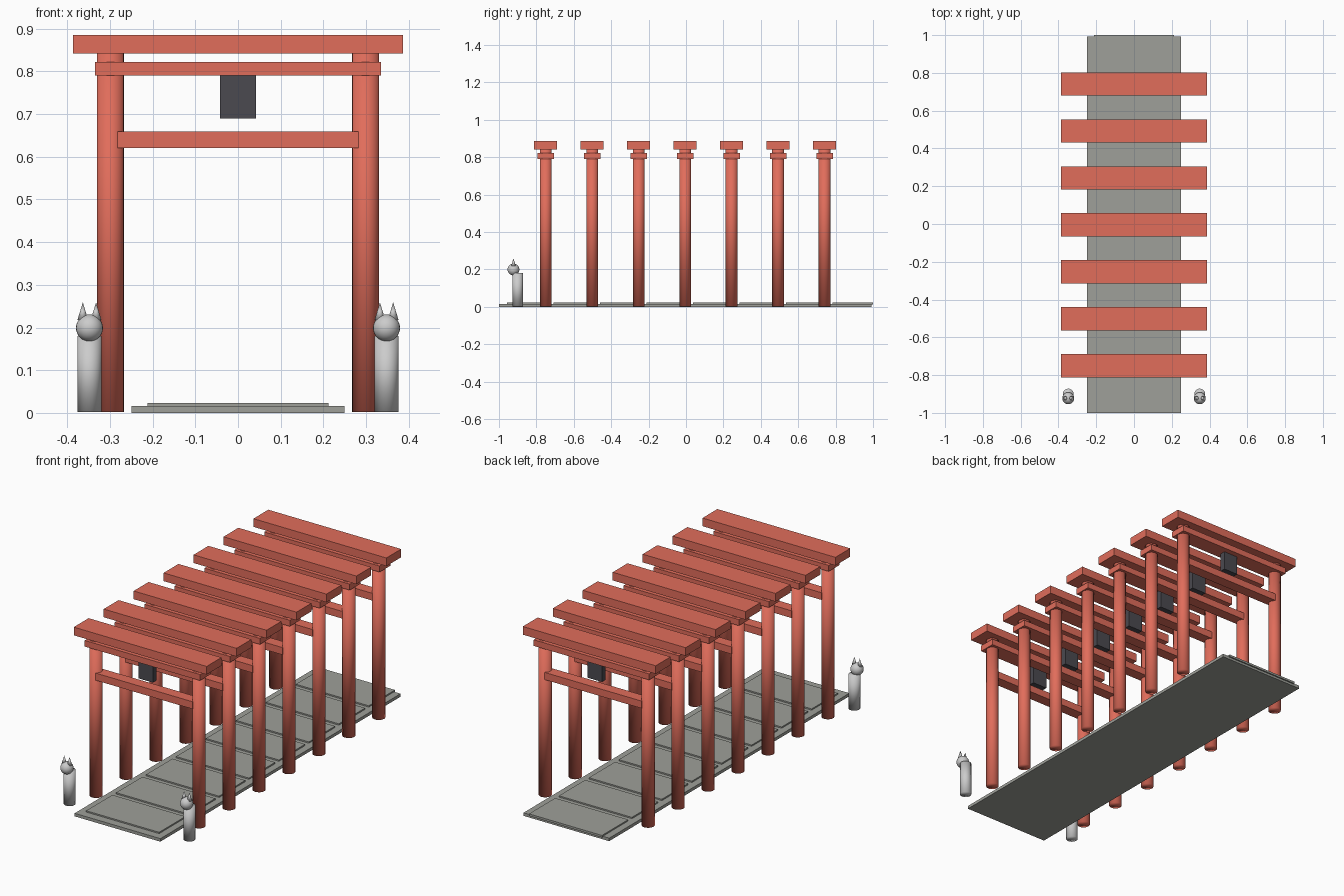
import bpy

if "Cube" in bpy.data.objects:
    bpy.data.objects.remove(bpy.data.objects["Cube"])


def material(name, rgb):
    m = bpy.data.materials.new(name)
    m.diffuse_color = (*rgb, 1)
    m.use_nodes = True
    m.node_tree.nodes["Principled BSDF"].inputs["Base Color"].default_value = m.diffuse_color
    return m


RED = material("vermilion", (0.753, 0.153, 0.105))
DARK = material("dark_board", (0.07, 0.067, 0.08))
STONE = material("path_stone", (0.343, 0.35, 0.32))


def finish(name, mat=None, smooth=False):
    ob = bpy.context.object
    ob.name = name
    if mat:
        ob.data.materials.append(mat)
    if smooth:
        bpy.ops.object.shade_smooth()
    return ob


def box(name, x, y, z, mat):
    """Box from (min, max) ranges on each axis."""
    mid = [(a + b) / 2 for a, b in (x, y, z)]
    bpy.ops.mesh.primitive_cube_add(size=1, location=mid)
    ob = finish(name, mat)
    ob.scale = [b - a for a, b in (x, y, z)]
    bpy.ops.object.transform_apply(location=False, rotation=False, scale=True)


def post(name, x, y, z0, z1, r0, r1, mat=None, sides=24):
    """Upright cylinder or cone, smooth all over."""
    bpy.ops.mesh.primitive_cone_add(vertices=sides, radius1=r0, radius2=r1,
                                    depth=z1 - z0, location=(x, y, (z0 + z1) / 2))
    finish(name, mat, True)


def beam(name, y, half_x, half_y, z0, z1, mat=RED):
    box(name, (-half_x, half_x), (y - half_y, y + half_y), (z0, z1), mat)


PITCH = 0.2485  # spacing of gates and paving slabs

# Path base and the eight paving slabs
box("path_base", (-0.249, 0.249), (-1, 0.993), (0, 0.016), STONE)
for i in range(8):
    y = -0.957 + i * PITCH
    box(f"paving_slab_{i + 1}", (-0.212, 0.212), (y, y + 0.2175), (0.012, 0.023), STONE)

# Seven gates
for i in range(7):
    y = -0.75 + PITCH * i
    n = i + 1
    for side, s in (("left", -1), ("right", 1)):
        post(f"gate_{n}_pillar_{side}", s * 0.299, y, 0.002, 0.843, 0.0315, 0.0315, RED)
    beam(f"gate_{n}_top_beam", y, 0.386, 0.0615, 0.842, 0.885)
    beam(f"gate_{n}_second_beam", y, 0.335, 0.044, 0.79, 0.822)
    beam(f"gate_{n}_tie_beam", y, 0.282, 0.029, 0.621, 0.659)
    beam(f"gate_{n}_plaque", y, 0.042, 0.015, 0.69, 0.791, DARK)

# Pair of fox guardians
for side, s in (("left", -1), ("right", 1)):
    x = s * 0.348
    post(f"fox_body_{side}", x, -0.90, 0.002, 0.18, 0.0285, 0.0285)
    bpy.ops.mesh.primitive_uv_sphere_add(segments=24, ring_count=16, radius=0.0315,
                                         location=(x, -0.9225, 0.199))
    finish(f"fox_head_{side}", smooth=True)
    for ear, e in (("outer", s), ("inner", -s)):
        post(f"fox_ear_{side}_{ear}", x + e * 0.0155, -0.9225, 0.218, 0.259,
             0.0125, 0, sides=12)
